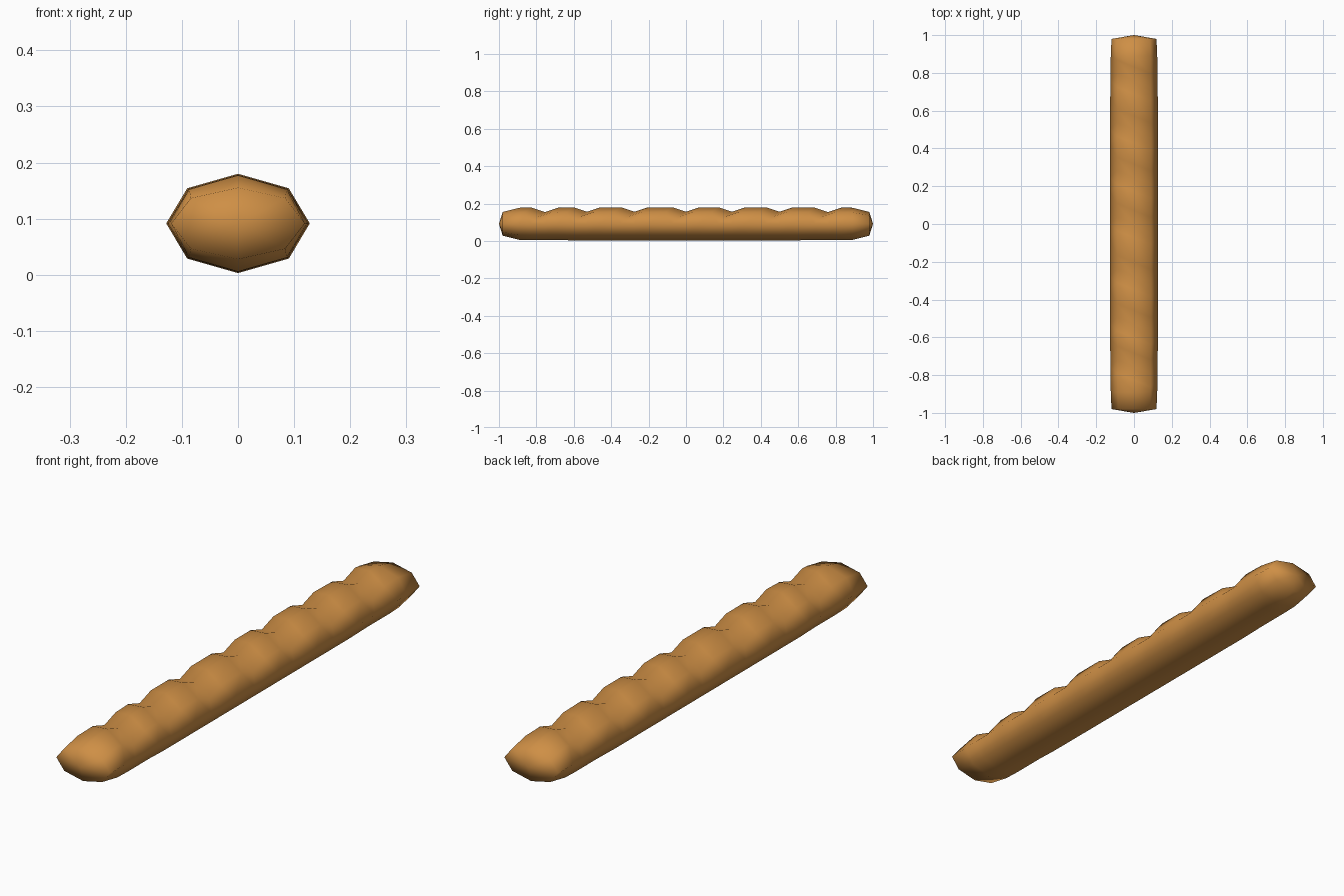
import bpy, bmesh, math

if "Cube" in bpy.data.objects:
    bpy.data.objects.remove(bpy.data.objects["Cube"])

HALF_W, HALF_H, MID_Z = 0.128, 0.0885, 0.0915
SIDES = 8
SLASHES = [-0.755, -0.53, -0.275, 0.0, 0.245, 0.50, 0.76]

crust = bpy.data.materials.new("golden crust")
crust.diffuse_color = (0.62, 0.275, 0.06, 1)
crust.use_nodes = True
crust.node_tree.nodes["Principled BSDF"].inputs["Base Color"].default_value = crust.diffuse_color


def ring(bm, y, sx=1.0, sz=1.0, dip=0.0, slant=0.0):
    """Octagonal cross-section; dip lowers the crown, slant skews it diagonally."""
    verts = []
    for i in range(SIDES):
        a = 2 * math.pi * i / SIDES
        x = HALF_W * sx * math.cos(a)
        z = HALF_H * sz * math.sin(a)
        yy = y
        if z > 0.01:
            yy -= slant * x
            z -= dip
        verts.append(bm.verts.new((x, yy, MID_Z + z)))
    return verts


bm = bmesh.new()
# Rounded end, scored body, rounded end
rings = [ring(bm, -0.98, 0.93, 0.72), ring(bm, -0.89, 0.96, 0.97)]
for y in SLASHES:
    s = 0.98 if abs(y) > 0.7 else 1.0
    rings.append(ring(bm, y - 0.072, s, s, 0, 0.4))
    rings.append(ring(bm, y, s, s, 0.024, 0.4))
    rings.append(ring(bm, y + 0.072, s, s, 0, 0.4))
rings += [ring(bm, 0.89, 0.96, 0.97), ring(bm, 0.98, 0.93, 0.72)]

for a, b in zip(rings, rings[1:]):
    for i in range(SIDES):
        j = (i + 1) % SIDES
        bm.faces.new((a[i], a[j], b[j], b[i]))

# Blunt tips
for loop, y in ((rings[0], -1.0), (rings[-1], 1.0)):
    tip = bm.verts.new((0, y, MID_Z))
    for i in range(SIDES):
        bm.faces.new((loop[i], loop[(i + 1) % SIDES], tip))
bmesh.ops.recalc_face_normals(bm, faces=bm.faces)

mesh = bpy.data.meshes.new("bread_loaf")
bm.to_mesh(mesh)
bm.free()
mesh.materials.append(crust)
loaf = bpy.data.objects.new("bread_loaf", mesh)
bpy.context.collection.objects.link(loaf)
bpy.context.view_layer.objects.active = loaf
loaf.select_set(True)
bpy.ops.object.shade_smooth_by_angle(angle=math.radians(75))
